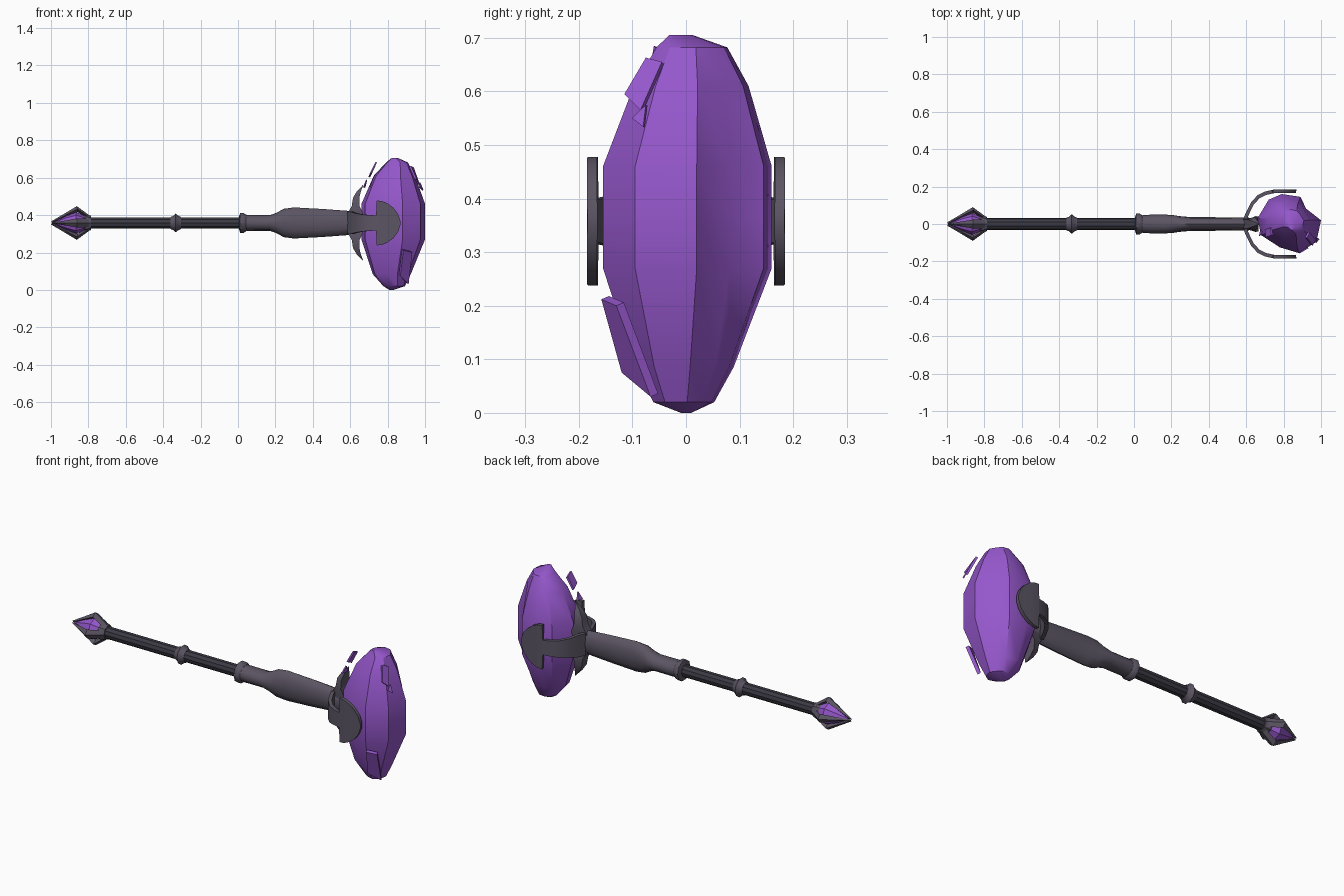
import bpy, bmesh, math
from mathutils import Vector, Matrix

if "Cube" in bpy.data.objects:
    bpy.data.objects.remove(bpy.data.objects["Cube"])

AXIS = 0.358  # height of the shaft axis


def material(name, rgb):
    m = bpy.data.materials.new(name)
    m.diffuse_color = (*rgb, 1)
    m.use_nodes = True
    m.node_tree.nodes["Principled BSDF"].inputs["Base Color"].default_value = m.diffuse_color
    return m


PURPLE = material("crystal purple", (0.30, 0.095, 0.60))
GREY = material("violet grey metal", (0.105, 0.09, 0.125))
DARK = material("dark shaft", (0.045, 0.042, 0.058))


def loft(name, rings, mat, smooth=None):
    """Skin a list of equal-length point rings and cap both ends."""
    bm = bmesh.new()
    rows = [[bm.verts.new(p) for p in r] for r in rings]
    n = len(rows[0])
    for a, b in zip(rows, rows[1:]):
        for i in range(n):
            j = (i + 1) % n
            bm.faces.new((a[i], a[j], b[j], b[i]))
    bm.faces.new(rows[0])
    bm.faces.new(rows[-1])
    bmesh.ops.remove_doubles(bm, verts=bm.verts, dist=0.0004)
    bmesh.ops.recalc_face_normals(bm, faces=bm.faces)
    me = bpy.data.meshes.new(name)
    bm.to_mesh(me)
    bm.free()
    me.materials.append(mat)
    ob = bpy.data.objects.new(name, me)
    bpy.context.collection.objects.link(ob)
    if smooth:
        bpy.ops.object.select_all(action='DESELECT')
        ob.select_set(True)
        bpy.context.view_layer.objects.active = ob
        bpy.ops.object.shade_smooth_by_angle(angle=math.radians(smooth))
    return ob


def turned(name, stations, mat, sides=10, smooth=35):
    """Elliptical sections along x, each (x, y radius, z radius)."""
    rings = []
    for x, ry, rz in stations:
        rings.append([(x, ry * math.cos(2 * math.pi * i / sides),
                       AXIS + rz * math.sin(2 * math.pi * i / sides))
                      for i in range(sides)])
    return loft(name, rings, mat, smooth)


# Shaft, ring and grip
turned("shaft", [(-0.80, .032, .032), (0.03, .032, .032)], DARK)
turned("shaft_ring", [(-.362, .034, .034), (-.345, .04, .04), (-.333, .052, .052),
                      (-.318, .04, .04), (-.305, .034, .034)], GREY)
turned("grip_collar", [(.005, .036, .036), (.012, .056, .056), (.03, .056, .056),
                       (.045, .045, .045)], GREY)
turned("grip", [(.02, .045, .045), (.09, .05, .042), (.17, .05, .042), (.205, .048, .054),
                (.245, .042, .076), (.30, .037, .083), (.45, .036, .075),
                (.60, .035, .064), (.645, .03, .055)], GREY, 12, 40)

# Pommel: collar, crystal and four claws
turned("pommel_collar", [(-.83, .04, .04), (-.81, .046, .046), (-.785, .038, .038)], GREY, 8)
turned("pommel_crystal", [(-.80, .03, .03), (-.865, .058, .058), (-.92, .038, .038),
                          (-.98, .006, .006)], PURPLE, 8, 20)
for k in range(4):
    turn = Matrix.Rotation(k * math.pi / 2, 3, 'X')
    rings = []
    # each section: x outer, outer radius, x inner, inner radius, half width
    for xo, ro, xi, ri, w in [(-.785, .034, -.79, .015, .022), (-.862, .09, -.858, .058, .024),
                              (-.92, .055, -.915, .034, .014), (-1.0, .008, -.99, .0, .002)]:
        section = [(xo, 0, ro), ((xo + xi) / 2, w, (ro + ri) / 2), (xi, 0, ri),
                   ((xo + xi) / 2, -w, (ro + ri) / 2)]
        rings.append([turn @ Vector(p) + Vector((0, 0, AXIS)) for p in section])
    loft(f"pommel_claw_{k}", rings, GREY)

# Side prongs ending in crescent blades: x, outer y, half height
prong = [(.585, .03, .06), (.60, .065, .06), (.625, .115, .052), (.66, .153, .046),
         (.70, .173, .042), (.738, .182, .040), (.742, .183, .120), (.77, .185, .117),
         (.80, .185, .104), (.83, .185, .082), (.855, .185, .050), (.868, .184, .012)]
for side in (-1, 1):
    rings = []
    for i, (x, y, h) in enumerate(prong):
        a, b = prong[max(i - 1, 0)], prong[min(i + 1, len(prong) - 1)]
        d = Vector((b[0] - a[0], b[1] - a[1])).normalized() * 0.019
        xi, yi = x + d.y, y - d.x
        rings.append([(x, side * y, AXIS - h), (x, side * y, AXIS + h),
                      (xi, side * yi, AXIS + h), (xi, side * yi, AXIS - h)])
    loft("prong_" + ("front" if side < 0 else "back"), rings, GREY, 30)

# Upper and lower spikes: rear x, crystal-side x, height, half width
spike = [(.57, .665, .03, .035), (.59, .665, .06, .04), (.608, .65, .09, .042),
         (.615, .649, .135, .036), (.635, .657, .168, .022), (.668, .67, .203, .002)]
for side in (-1, 1):
    rings = [[(a, -w * .6, AXIS + side * z), (b, -w, AXIS + side * z),
              (b, w, AXIS + side * z), (a, w * .6, AXIS + side * z)] for a, b, z, w in spike]
    loft("spike_" + ("lower" if side < 0 else "upper"), rings, GREY, 30)

# Great crystal: one irregular outline scaled through several heights
outline = [(-.17, .03), (-.11, .13), (-.04, .16), (.06, .145), (.11, .10), (.17, .02),
           (.145, -.095), (.05, -.155), (-.05, -.125), (-.15, -.06)]
levels = [(0.0, .82, 0, .06, .06), (.02, .835, -.005, .34, .36), (.085, .822, -.004, .60, .58),
          (.27, .83, 0, 1, 1), (.36, .83, 0, 1, 1), (.46, .83, 0, 1, 1),
          (.61, .836, .008, .65, .68), (.682, .85, .01, .34, .42), (.705, .838, -.01, .10, .14)]
rings = []
for z, cx, cy, sx, sy in levels:
    ring = []
    for i, (x, y) in enumerate(outline):
        dent = 0.82 if i == 4 and .25 < z < .5 else 1  # chipped edge at the back
        ring.append((cx + x * sx * dent, cy + y * sy * dent, z))
    rings.append(ring)
loft("great_crystal", rings, PURPLE, 32)


# Loose crystal shards: thin plates
def shard(name, corners, offset):
    pts = [Vector(c) for c in corners]
    loft(name, [pts, [p + Vector(offset) for p in pts]], PURPLE)


shard("shard_upper_front", [(.925, -.075, .663), (.94, -.045, .655), (.972, -.085, .565),
                            (.955, -.115, .595)], (-.01, .004, -.004))
shard("shard_chip_front", [(.975, -.075, .575), (.975, -.101, .55), (.992, -.08, .534)],
      (-.006, .003, -.002))
shard("shard_lower_front", [(.885, -.158, .212), (.932, -.130, .20), (.912, -.066, .03),
                            (.868, -.120, .075)], (-.008, .014, .006))
shard("shard_upper_left", [(.735, -.06, .685), (.728, -.02, .67), (.698, -.03, .605),
                           (.705, -.07, .625)], (.008, .004, -.004))
shard("shard_chip_left", [(.685, -.05, .59), (.675, -.03, .55), (.668, -.065, .548)],
      (.006, .003, -.002))
